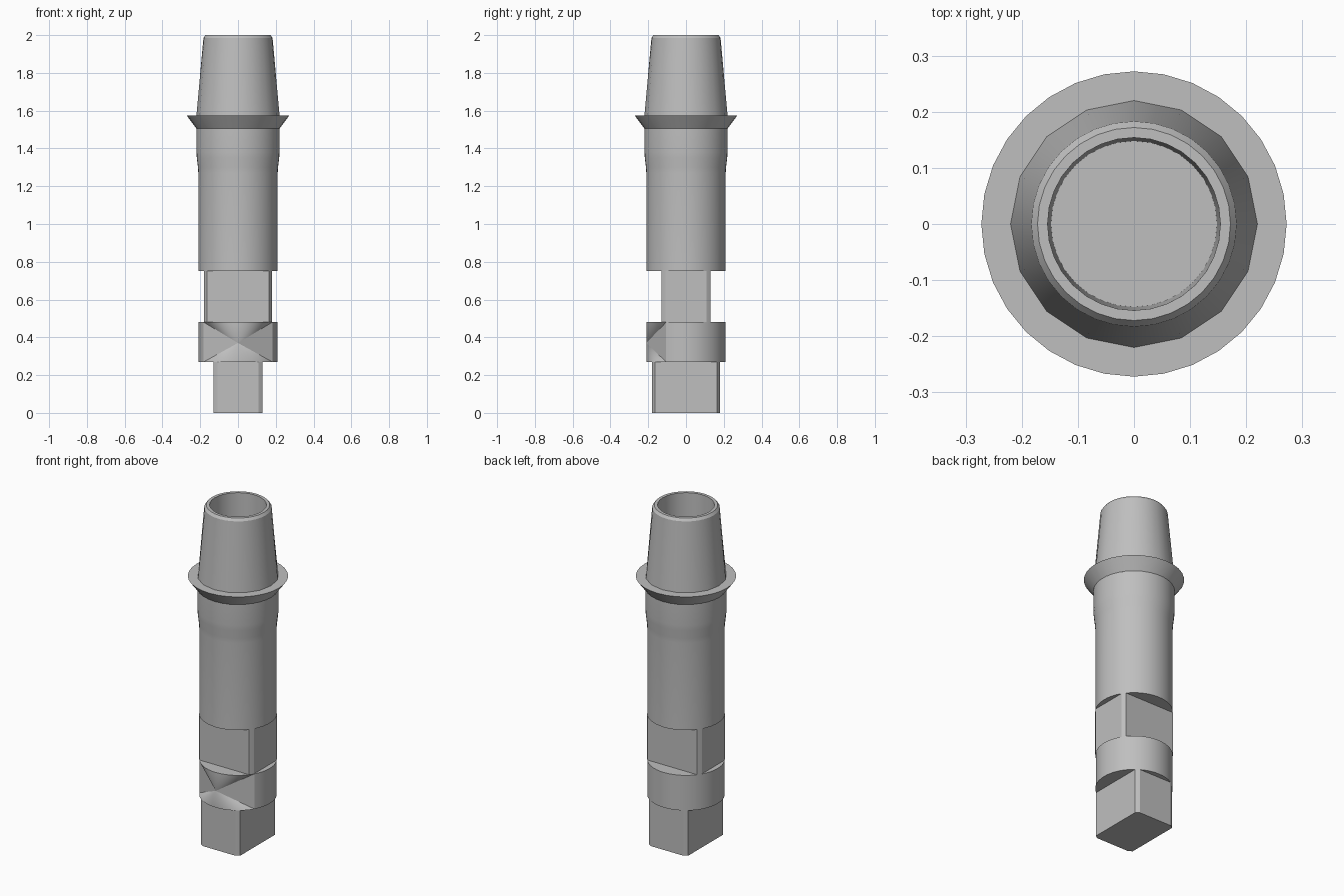
import bpy
import bmesh
from math import sin, cos, acos, asin, pi, radians

cube = bpy.data.objects.get("Cube")
if cube:
    bpy.data.objects.remove(cube, do_unlink=True)

metal = bpy.data.materials.new("plain_grey_metal")
metal.use_nodes = True
GREY = (0.52, 0.52, 0.52, 1)
metal.diffuse_color = GREY
metal.node_tree.nodes["Principled BSDF"].inputs["Base Color"].default_value = GREY

R = 0.21  # shank radius


def finish(name, bm, angle=30):
    bmesh.ops.recalc_face_normals(bm, faces=bm.faces)
    mesh = bpy.data.meshes.new(name)
    bm.to_mesh(mesh)
    bm.free()
    mesh.materials.append(metal)
    obj = bpy.data.objects.new(name, mesh)
    bpy.context.collection.objects.link(obj)
    bpy.ops.object.select_all(action='DESELECT')
    obj.select_set(True)
    bpy.context.view_layer.objects.active = obj
    bpy.ops.object.shade_smooth_by_angle(angle=radians(angle))
    return obj


def circle(r, n):
    return [(r * cos(2 * pi * i / n), r * sin(2 * pi * i / n)) for i in range(n)]


def loft(name, rings):
    """Closed solid through rings of (outline, height)."""
    bm = bmesh.new()
    loops = [[bm.verts.new((x, y, z)) for x, y in pts] for pts, z in rings]
    for a, b in zip(loops, loops[1:]):
        for i in range(len(a)):
            j = (i + 1) % len(a)
            bm.faces.new((a[i], a[j], b[j], b[i]))
    bm.faces.new(loops[0][::-1])
    bm.faces.new(loops[-1])
    return finish(name, bm)


def lathe(name, profile, n):
    return loft(name, [(circle(r, n), z) for r, z in profile])


def flatted(hx, hy):
    """Round section with flats at +-hx and +-hy."""
    a0, a1 = acos(hx / R), asin(hy / R)
    arc = [a0 + (a1 - a0) * i / 3 for i in range(4)]
    quarter = [(R * cos(a), R * sin(a)) for a in arc]
    mirror = [(-x, y) for x, y in reversed(quarter)]
    half = quarter + mirror
    return half + [(-x, -y) for x, y in half]


# Square drive and the narrowed neck, turned a quarter from each other
loft("bottom_drive", [(flatted(0.13, 0.18), 0), (flatted(0.13, 0.18), 0.27)])
loft("neck", [(flatted(0.18, 0.13), 0.48), (flatted(0.18, 0.13), 0.75)])

# Collar, with a faceted indent meeting at one point on the front
bm = bmesh.new()
N = 48
low, high = [[bm.verts.new((x, y, z)) for x, y in circle(R, N)] for z in (0.27, 0.48)]
point = bm.verts.new((0, -R, 0.37))
first, last = N * 7 // 12, N * 11 // 12
for i in range(N):
    j = (i + 1) % N
    if first <= i < last:
        bm.faces.new((low[i], low[j], point))
        bm.faces.new((high[j], high[i], point))
    else:
        bm.faces.new((low[i], low[j], high[j], high[i]))
bm.faces.new((high[first], low[first], point))
bm.faces.new((low[last], high[last], point))
bm.faces.new(low[::-1])
bm.faces.new(high)
finish("indented_collar", bm)

# Main shank, swelling a little near the top
lathe("shank", [(R, 0.75), (R, 1.27), (0.212, 1.3), (0.218, 1.35),
                (0.22, 1.38), (0.22, 1.51)], 48)

# Flared flange
lathe("flange", [(0.22, 1.505), (0.272, 1.575)], 32)

# Tapered socket: coarse base outline, round rim and open bore
coarse = circle(0.22, 16)
base = []
for i, (x, y) in enumerate(coarse):
    nx, ny = coarse[(i + 1) % len(coarse)]
    base += [(x, y), ((x + nx) / 2, (y + ny) / 2)]
rim = [(0.183, 1.985), (0.172, 2.0), (0.154, 2.0), (0.148, 1.6)]
loft("tapered_socket", [(base, 1.575)] + [(circle(r, 32), z) for r, z in rim])
